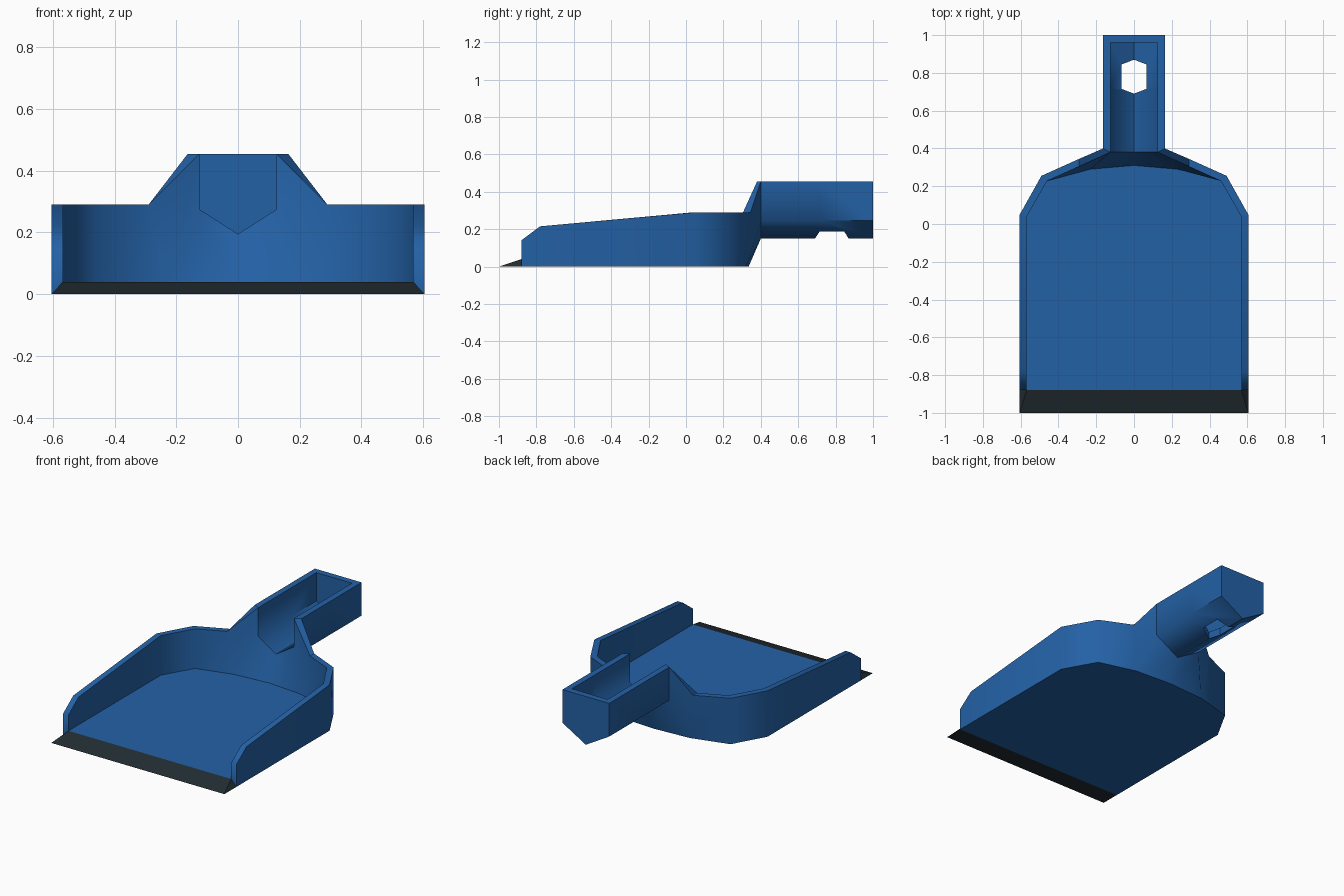
import bpy, bmesh, math

if "Cube" in bpy.data.objects:
    bpy.data.objects.remove(bpy.data.objects["Cube"])


def material(name, rgb):
    m = bpy.data.materials.new(name)
    m.diffuse_color = (*rgb, 1)
    m.use_nodes = True
    m.node_tree.nodes["Principled BSDF"].inputs["Base Color"].default_value = m.diffuse_color
    return m


BLUE = material("blue plastic", (0.017, 0.12, 0.38))
DARK = material("dark rubber", (0.016, 0.025, 0.03))


def build(name, faces, mat, angle, sharp_test=None):
    """Make a left/right symmetric mesh from faces of the right half."""
    bm = bmesh.new()
    cache = {}

    def vert(p):
        key = tuple(round(c, 4) + 0.0 for c in p)
        if key not in cache:
            cache[key] = bm.verts.new(key)
        return cache[key]

    for f in faces:
        for s in (1, -1):
            vs = [vert((s * x, y, z)) for x, y, z in f]
            bm.faces.new(vs if s == 1 else vs[::-1])
    bmesh.ops.recalc_face_normals(bm, faces=bm.faces)
    for f in bm.faces:
        f.smooth = True
    for e in bm.edges:
        bend = len(e.link_faces) == 2 and e.calc_face_angle() > math.radians(angle)
        e.smooth = not (bend or (sharp_test and sharp_test(e)))
    me = bpy.data.meshes.new(name)
    bm.to_mesh(me)
    bm.free()
    me.materials.append(mat)
    ob = bpy.data.objects.new(name, me)
    bpy.context.collection.objects.link(ob)
    return ob


# Wall stations from front to neck: outer bottom, outer top, inner top, inner bottom
FLOOR = 0.04


def station(ox, oy, ix, iy, top):
    return [(ox, oy, 0), (ox, oy, top), (ix, iy, top), (ix, iy, FLOOR)]


walls = [
    station(0.605, -0.88, 0.568, -0.88, 0.14),
    station(0.605, -0.78, 0.568, -0.78, 0.215),
    station(0.605, 0.05, 0.568, 0.04, 0.29),
    station(0.49, 0.255, 0.46, 0.228, 0.29),
    [(0.25, 0.32, 0), (0.29, 0.345, 0.29), (0.29, 0.305, 0.29), (0.23, 0.29, FLOOR)],
]
faces = []
for a, b in zip(walls, walls[1:]):
    for i in range(3):
        faces.append([a[i], b[i], b[i + 1], a[i + 1]])

# Wall ends, floor and its front edge
faces.append(walls[0][:])
back_out, back_in = (0, 0.335, 0), (0, 0.31, FLOOR)
front_out, front_in = (0, -0.88, 0), (0, -0.88, FLOOR)
faces.append([w[0] for w in walls] + [back_out, front_out])
faces.append([w[3] for w in walls] + [back_in, front_in])
faces.append([walls[0][0], walls[0][3], front_in, front_out])


# Handle trough: one skin outside, one inside, each with half of the hanging hole
HOLE = [(0, 0.69), (0.065, 0.715), (0.065, 0.845), (0, 0.87)]
TOP, SPLIT = 0.455, 0.72


def trough(x, y0, y1, side_z, keel_z, wall_low, wall_high, floor_back):
    def keel(px, py):
        return (px, py, keel_z + (side_z - keel_z) * px / x)

    hole = [keel(*p) for p in HOLE]
    a = [(x, y, TOP) for y in (y0, SPLIT, y1)]
    b = [(x, y, side_z) for y in (y0, SPLIT, y1)]
    c0, c1 = keel(0, y0), keel(0, y1)
    skin = [
        [a[0], a[1], b[1], b[0]], [a[1], a[2], b[2], b[1]],      # side
        [b[0], b[1], hole[0], c0],                               # keel by the neck
        [b[1], b[2], c1] + hole[::-1],                           # keel with hole
        [a[2], b[2], c1, (0, y1, TOP)],                          # end wall
        [wall_high, a[0], b[0], wall_low],                       # neck side
        [wall_low, b[0], c0, floor_back],                        # neck ramp
    ]
    return skin, [wall_high] + a + [(0, y1, TOP)], hole


neck = walls[-1]
outer, rim_o, hole_o = trough(0.163, 0.40, 1.0, 0.245, 0.15, neck[0], neck[1], back_out)
inner, rim_i, hole_i = trough(0.125, 0.38, 0.96, 0.275, 0.195, neck[3], neck[2], back_in)
faces += outer + inner

# Handle rim and hole lining
for p, q in ((rim_o, rim_i), (hole_o, hole_i)):
    for i in range(len(p) - 1):
        faces.append([p[i], p[i + 1], q[i + 1], q[i]])


def body_sharp(e):
    # keep the flat floor and the rear handle edges crisp
    ys = [v.co.y for v in e.verts]
    flat = any(abs(f.normal.z) > 0.999 for f in e.link_faces)
    return flat or (min(ys) > 0.68 and e.calc_face_angle(0) > 0.3)


build("dustpan_body", faces, BLUE, 64, body_sharp)

# Wedge-shaped front lip
f, r, t = (0.605, -1, 0), (0.605, -0.88, 0), (0.568, -0.88, FLOOR)
lip = [
    [f, t, front_in, (0, -1, 0)],
    [f, r, t],
    [f, r, front_out, (0, -1, 0)],
    [r, t, front_in, front_out],
]
build("front_lip", lip, DARK, 10)
